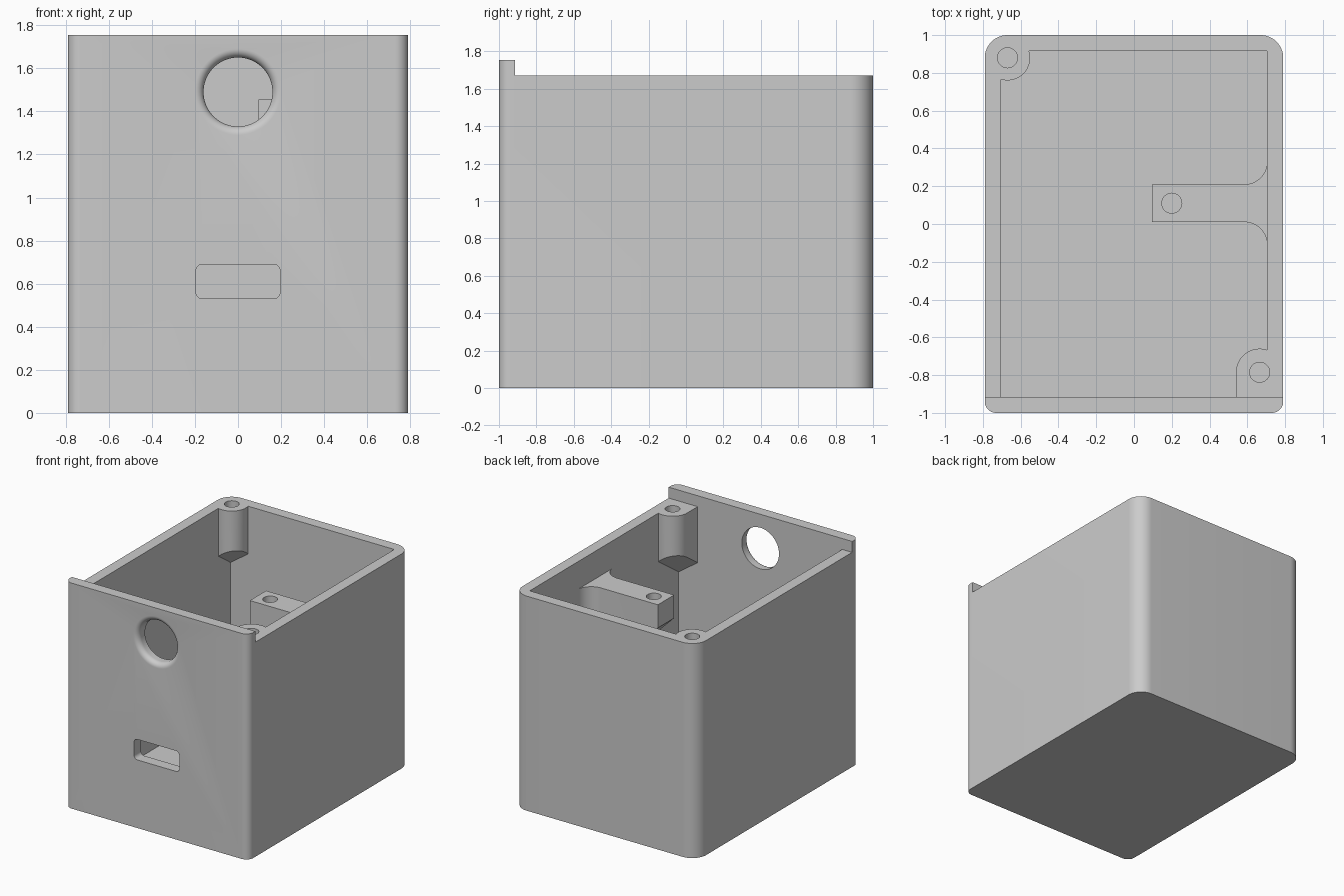
import bpy, bmesh
from math import sin, cos, pi, radians
from mathutils import Matrix

cube = bpy.data.objects.get("Cube")
if cube:
    bpy.data.objects.remove(cube, do_unlink=True)

W, WALL, FLOOR = 0.79, 0.085, 0.1      # half width, wall and floor thickness
RIM, LIP = 1.67, 1.755                 # rim height and front lip height
IN_X, IN_Y = W - WALL, 1 - WALL

grey = bpy.data.materials.new("mid grey")
grey.use_nodes = True
grey.diffuse_color = (0.6, 0.6, 0.6, 1)
grey.node_tree.nodes["Principled BSDF"].inputs["Base Color"].default_value = (0.6, 0.6, 0.6, 1)


def arc(cx, cy, r, a, b, n=16):
    """Points on an arc from angle a to b in degrees."""
    return [(cx + r * cos(radians(a + (b - a) * i / n)),
             cy + r * sin(radians(a + (b - a) * i / n))) for i in range(n + 1)]


def rounded(x, y, r_low, r_high):
    """Rectangle with separate radii for its low-y and high-y corners."""
    pts = []
    for sx, sy, r, a in ((1, 1, r_high, 0), (-1, 1, r_high, 90),
                         (-1, -1, r_low, 180), (1, -1, r_low, 270)):
        pts += arc(sx * (x - r), sy * (y - r), r, a, a + 90)
    return pts


def finish(name, bm):
    bmesh.ops.recalc_face_normals(bm, faces=bm.faces)
    mesh = bpy.data.meshes.new(name)
    bm.to_mesh(mesh)
    bm.free()
    mesh.materials.append(grey)
    ob = bpy.data.objects.new(name, mesh)
    bpy.context.collection.objects.link(ob)
    return ob


def prism(name, pts, bottom, top, matrix=None):
    """Upright prism; bottom is a height or a sloping function of x and y."""
    slope = bottom if callable(bottom) else (lambda x, y: bottom)
    bm = bmesh.new()
    low = [bm.verts.new((x, y, slope(x, y))) for x, y in pts]
    high = [bm.verts.new((x, y, top)) for x, y in pts]
    bm.faces.new(low)
    bm.faces.new(high)
    for i in range(len(pts)):
        j = (i + 1) % len(pts)
        bm.faces.new((low[i], low[j], high[j], high[i]))
    if matrix:
        bm.transform(matrix)
    return finish(name, bm)


def box(x0, x1, y0, y1):
    return [(x0, y0), (x1, y0), (x1, y1), (x0, y1)]


def combine(target, tool, operation):
    mod = target.modifiers.new(operation, 'BOOLEAN')
    mod.operation, mod.solver, mod.object = operation, 'EXACT', tool
    bpy.context.view_layer.objects.active = target
    bpy.ops.object.modifier_apply(modifier=mod.name)
    bpy.data.objects.remove(tool, do_unlink=True)


# Outer shell, hollowed from above
case = prism("enclosure", rounded(W, 1, 0.06, 0.12), 0, LIP)
combine(case, prism("cavity", box(-IN_X, IN_X, -IN_Y, IN_Y), FLOOR, 2), 'DIFFERENCE')

# Corner screw posts with undersides sloping down to the corner
bite = 0.03
back_pts = arc(-0.67, 0.88, 0.12, 252, 378) + [(-0.556, IN_Y + bite), (-IN_X - bite, IN_Y + bite),
                                              (-IN_X - bite, 0.766)]
combine(case, prism("back_post", back_pts,
                    lambda x, y: 1.36 - ((y - x) - 1.38) * 0.7, LIP), 'UNION')
front_pts = arc(0.665, -0.785, 0.125, 72, 180) + [(0.54, -IN_Y - bite), (IN_X + bite, -IN_Y - bite),
                                                 (IN_X + bite, -0.665)]
combine(case, prism("front_post", front_pts,
                    lambda x, y: 1.36 - ((x - y) - 1.275) * 0.7, LIP), 'UNION')

# Side bracket, filleted into the wall and carried by a sloping gusset
wall_x = IN_X + bite
bracket_pts = ([(0.095, 0.21), (0.095, 0.01)] + arc(0.585, -0.11, 0.12, 90, 0)
               + [(wall_x, -0.11), (wall_x, 0.33)] + arc(0.585, 0.33, 0.12, 0, -90))
combine(case, prism("bracket", bracket_pts, lambda x, y: 1.275 - (x - 0.095), 1.455), 'UNION')

# Lower the rim everywhere behind the front lip
combine(case, prism("rim_cut", box(-1, 1, -IN_Y, 1.2), RIM, 2), 'DIFFERENCE')

# Blind screw holes
for x, y, top, depth in ((-0.67, 0.88, RIM, 0.26), (0.665, -0.785, RIM, 0.26), (0.2, 0.11, 1.455, 0.2)):
    hole = prism("screw_hole", arc(x, y, 0.053, 0, 348.75, 31), top - depth, top + 0.05)
    combine(case, hole, 'DIFFERENCE')

# Round front opening with a softly rounded outer edge
profile = [(0.2, -1.05)] + [(0.2 - 0.04 * cos(t * pi / 16), -0.96 - 0.04 * sin(t * pi / 16))
                            for t in range(8, -1, -1)] + [(0.16, -0.88)]
bm = bmesh.new()
rings = []
for r, y in profile:
    rings.append([bm.verts.new((px, y, pz)) for px, pz in arc(0, 1.49, r, 0, 354.375, 63)])
for a, b in zip(rings, rings[1:]):
    for i in range(64):
        j = (i + 1) % 64
        bm.faces.new((a[i], a[j], b[j], b[i]))
bm.faces.new(rings[0])
bm.faces.new(rings[-1])
combine(case, finish("round_opening", bm), 'DIFFERENCE')

# Rounded slot low on the front
stand = Matrix.Translation((0, -0.95, 0.61)) @ Matrix.Rotation(pi / 2, 4, 'X')
combine(case, prism("slot", rounded(0.195, 0.08, 0.03, 0.03), -0.1, 0.1, stand), 'DIFFERENCE')

# Smooth the rounded faces, keep the edges crisp
bpy.ops.object.select_all(action='DESELECT')
case.select_set(True)
bpy.context.view_layer.objects.active = case
bpy.ops.object.shade_smooth_by_angle(angle=radians(30))
